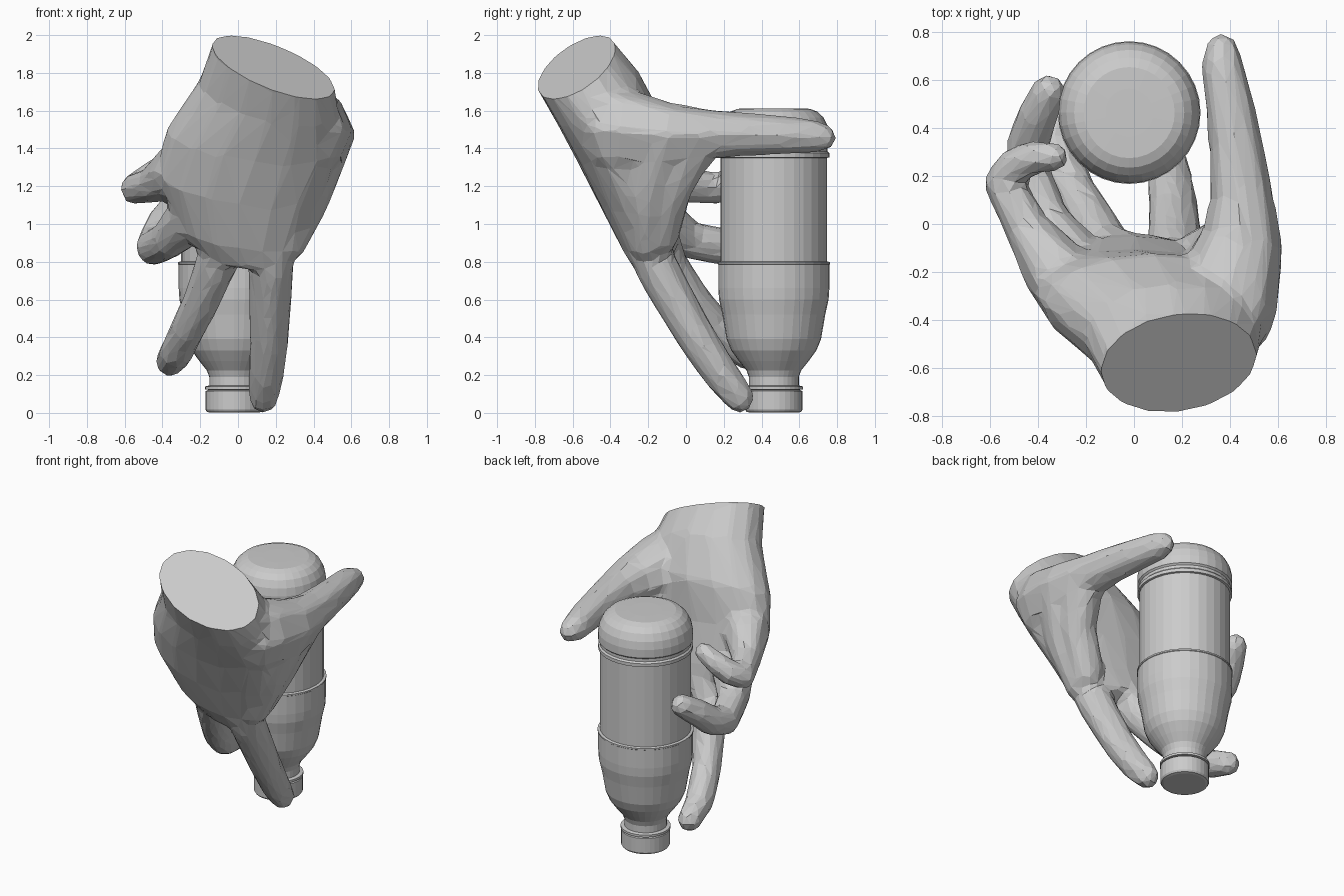
import bpy, bmesh
from math import sin, cos, pi
from mathutils import Vector

if "Cube" in bpy.data.objects:
    bpy.data.objects.remove(bpy.data.objects["Cube"])


def add_object(name, bm):
    me = bpy.data.meshes.new(name)
    bm.to_mesh(me)
    bm.free()
    ob = bpy.data.objects.new(name, me)
    bpy.context.collection.objects.link(ob)
    return ob


def lathe(name, profile, centre, sides=32):
    bm = bmesh.new()
    rings = []
    for r, z in profile:
        rings.append([bm.verts.new((centre[0] + r * cos(2 * pi * i / sides),
                                    centre[1] + r * sin(2 * pi * i / sides), z)) for i in range(sides)])
    for a, b in zip(rings, rings[1:]):
        for i in range(sides):
            j = (i + 1) % sides
            bm.faces.new((a[i], a[j], b[j], b[i]))
    bm.faces.new(rings[0][::-1])
    bm.faces.new(rings[-1])
    return add_object(name, bm)


def hull(target, points):
    bm = bmesh.new()
    for p in points:
        bm.verts.new(p)
    bmesh.ops.convex_hull(bm, input=bm.verts[:])
    loose = [v for v in bm.verts if not v.link_faces]
    bmesh.ops.delete(bm, geom=loose, context='VERTS')
    bmesh.ops.recalc_face_normals(bm, faces=bm.faces[:])
    me = bpy.data.meshes.new("segment")
    bm.to_mesh(me)
    bm.free()
    target.from_mesh(me)
    bpy.data.meshes.remove(me)


def ball(x, y, z, r):
    pts = [Vector((x, y, z + s * r)) for s in (-1, 1)]
    for lat in (-pi / 4, 0, pi / 4):
        for i in range(10):
            a = 2 * pi * i / 10
            pts.append(Vector((x + r * cos(lat) * cos(a), y + r * cos(lat) * sin(a), z + r * sin(lat))))
    return pts


def slab(left, right, vy, vz, front=1.0):
    l, r, v = Vector(left), Vector(right), Vector((0, vy, vz))
    pts = []
    for i in range(16):
        s = sin(i * pi / 8)
        pts.append((l + r) / 2 + (r - l) / 2 * cos(i * pi / 8) + v * s * (front if s > 0 else 1))
    return pts


def chain(target, sections):
    for a, b in zip(sections, sections[1:]):
        hull(target, a + b)


# Bottle and its cap, standing upside down
axis = (-0.02, 0.465)
lathe("bottle", [(0.12, 0.12), (0.155, 0.125), (0.155, 0.14), (0.132, 0.145), (0.132, 0.19),
                 (0.145, 0.225), (0.185, 0.275), (0.225, 0.33), (0.25, 0.39), (0.272, 0.52),
                 (0.29, 0.6), (0.294, 0.66), (0.294, 0.785), (0.298, 0.788), (0.298, 0.798),
                 (0.282, 0.802), (0.282, 1.35), (0.294, 1.353), (0.294, 1.375), (0.284, 1.385),
                 (0.284, 1.405), (0.295, 1.415), (0.295, 1.47), (0.285, 1.52), (0.262, 1.565),
                 (0.23, 1.595), (0.19, 1.61), (0.1, 1.612)], axis)
lathe("cap", [(0.13, 0.002), (0.145, 0.006), (0.152, 0.018), (0.152, 0.115), (0.14, 0.12)], axis)

# Palm
hand = bmesh.new()
chain(hand, [slab((-0.14, -0.71, 2.11), (0.51, -0.65, 1.87), 0.205, 0.12),
             slab((-0.14, -0.61, 1.94), (0.51, -0.55, 1.72), 0.205, 0.12),
             slab((-0.21, -0.48, 1.75), (0.54, -0.46, 1.6), 0.22, 0.13),
             slab((-0.38, -0.34, 1.5), (0.55, -0.33, 1.4), 0.235, 0.13, 0.9),
             slab((-0.44, -0.25, 1.28), (0.45, -0.26, 1.15), 0.2, 0.12, 0.75),
             slab((-0.33, -0.17, 1.0), (0.35, -0.19, 0.9), 0.155, 0.09, 0.85),
             slab((-0.2, -0.13, 0.85), (0.29, -0.17, 0.78), 0.11, 0.065)])

# Digits: centre line and radius
digits = {
    "thumb": [(0.37, -0.35, 1.5, .235), (0.445, -0.1, 1.47, .18), (0.45, 0.1, 1.475, .138), (0.43, 0.3, 1.475, .118),
              (0.4, 0.5, 1.47, .106), (0.37, 0.66, 1.465, .094), (0.367, 0.725, 1.46, .075)],
    "web": [(0.45, 0.05, 1.43, .13), (0.39, -0.08, 1.2, .12), (0.27, -0.14, 0.95, .115)],
    "web_back": [(0.42, -0.14, 1.4, .18), (0.35, -0.2, 1.15, .15), (0.25, -0.2, 0.93, .13)],
    "index": [(0.15, -0.28, 1.1, .13), (0.175, -0.17, 0.8, .125), (0.17, -0.06, 0.6, .116), (0.165, 0.055, 0.4, .108),
              (0.15, 0.19, 0.2, .098), (0.135, 0.285, 0.08, .083)],
    "middle": [(-0.05, -0.17, 0.95, .14), (-0.12, -0.1, 0.78, .115), (-0.19, 0.03, 0.6, .104),
               (-0.26, 0.15, 0.46, .097), (-0.325, 0.32, 0.32, .094), (-0.36, 0.475, 0.27, .082)],
    "ring": [(-0.24, -0.17, 1.05, .14), (-0.36, 0.0, 0.92, .105), (-0.445, 0.22, 0.875, .1), (-0.44, 0.34, 0.91, .095),
             (-0.4, 0.46, 1.01, .087), (-0.355, 0.555, 1.08, .076)],
    "pinky": [(-0.32, -0.2, 1.28, .15), (-0.44, -0.03, 1.21, .1), (-0.545, 0.17, 1.185, .086),
              (-0.5, 0.24, 1.22, .082), (-0.42, 0.28, 1.285, .074), (-0.33, 0.28, 1.335, .063)],
}
for path in digits.values():
    chain(hand, [ball(*p) for p in path])

# Fuse into one skin and reduce to low-poly facets
raw = add_object("hand_raw", hand)
rm = raw.modifiers.new("fuse", 'REMESH')
rm.mode = 'VOXEL'
rm.voxel_size = 0.022
sm = raw.modifiers.new("soften", 'SMOOTH')
sm.factor, sm.iterations = 0.5, 8
dc = raw.modifiers.new("facets", 'DECIMATE')
dc.ratio = 0.06
bpy.context.view_layer.update()
mesh = bpy.data.meshes.new_from_object(raw.evaluated_get(bpy.context.evaluated_depsgraph_get()))
bpy.data.objects.remove(raw)

# Flat slanted wrist cut
bm = bmesh.new()
bm.from_mesh(mesh)
bpy.data.meshes.remove(mesh)
bmesh.ops.bisect_plane(bm, geom=bm.verts[:] + bm.edges[:] + bm.faces[:], dist=1e-5,
                       plane_co=(0.18, -0.59, 1.825), plane_no=(0.42, -0.6, 1), clear_outer=True)
bmesh.ops.holes_fill(bm, edges=[e for e in bm.edges if e.is_boundary], sides=0)
bmesh.ops.recalc_face_normals(bm, faces=bm.faces[:])
for f in bm.faces:
    f.smooth = False
add_object("hand", bm)
